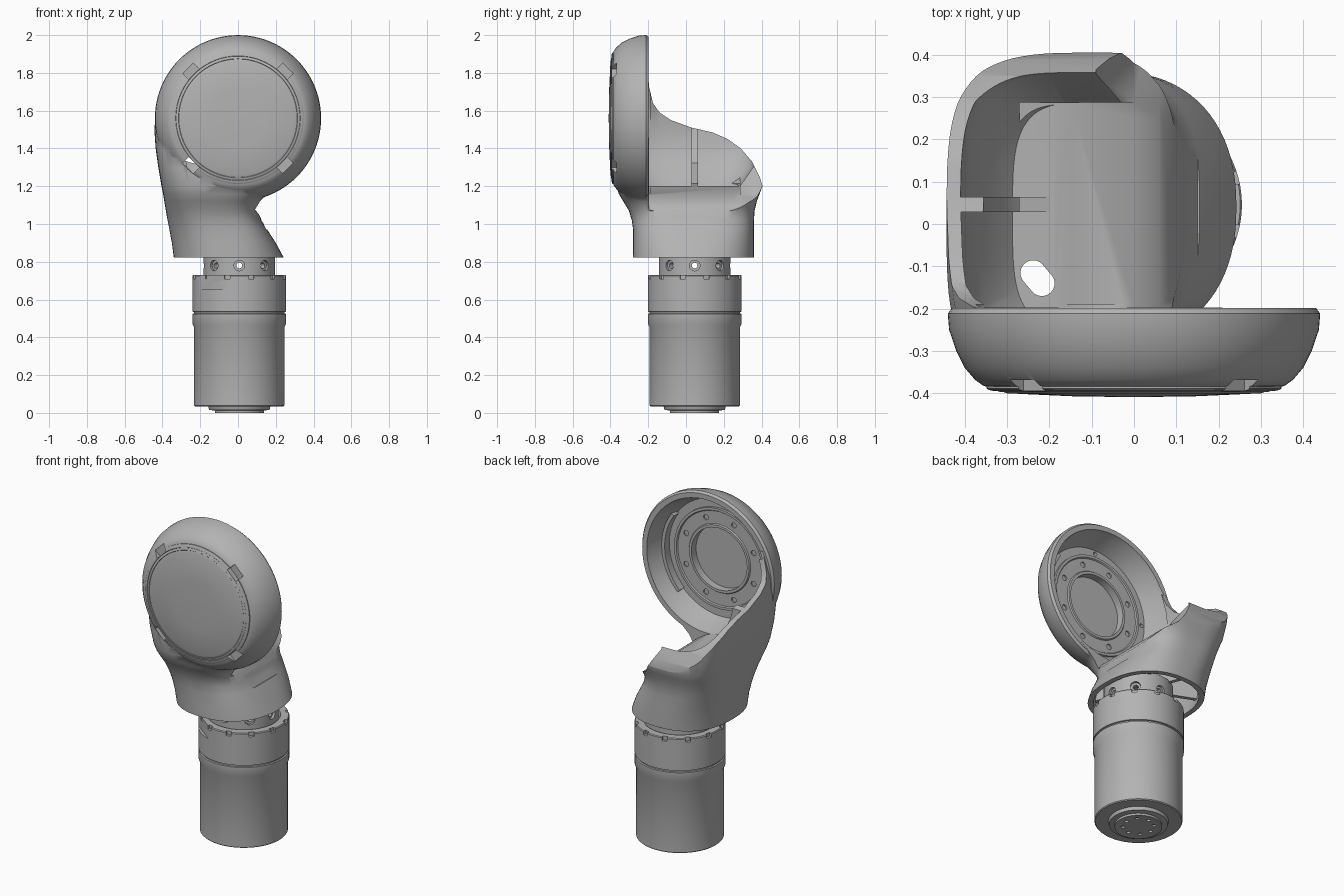
import bpy, bmesh, math
from math import cos, sin, pi, radians
from mathutils import Matrix, Vector

if "Cube" in bpy.data.objects:
    bpy.data.objects.remove(bpy.data.objects["Cube"], do_unlink=True)

grey = bpy.data.materials.new("metal_grey")
grey.use_nodes = True
grey.diffuse_color = (0.45, 0.45, 0.45, 1)
grey.node_tree.nodes["Principled BSDF"].inputs["Base Color"].default_value = (0.45, 0.45, 0.45, 1)

DISC_Z = 1.56                     # height of the disc axis
HUB = Vector((0.007, 0.046, 0))   # vertical axis of the lower drive


def finish(name, bm):
    bmesh.ops.recalc_face_normals(bm, faces=bm.faces)
    mesh = bpy.data.meshes.new(name)
    bm.to_mesh(mesh)
    bm.free()
    mesh.materials.append(grey)
    obj = bpy.data.objects.new(name, mesh)
    bpy.context.collection.objects.link(obj)
    return obj


def loft(name, rings, closed=False):
    """Skin equal-length rings; cap the ends or close into a tube."""
    bm = bmesh.new()
    rows = [[bm.verts.new(p) for p in ring] for ring in rings]
    n = len(rows[0])
    for a, b in zip(rows, rows[1:] + rows[:1] if closed else rows[1:]):
        for i in range(n):
            j = (i + 1) % n
            bm.faces.new((a[i], a[j], b[j], b[i]))
    if not closed:
        bm.faces.new(rows[0])
        bm.faces.new(rows[-1])
    return finish(name, bm)


def revolve(name, profile, axis, closed=False, n=96):
    """Turn (radius, position) pairs about the disc axis 'y' or the hub axis 'z'."""
    angles = [2 * pi * i / n for i in range(n)]
    rings = []
    for r, h in profile:
        if axis == "y":
            rings.append([(r * cos(t), h, DISC_Z + r * sin(t)) for t in angles])
        else:
            rings.append([(HUB.x + r * cos(t), HUB.y + r * sin(t), h) for t in angles])
    return loft(name, rings, closed)


def box(size, matrix):
    bm = bmesh.new()
    bmesh.ops.create_cube(bm, size=1, matrix=matrix @ Matrix.Diagonal((*size, 1)))
    return finish("cutter", bm)


def rod(radius, length, matrix):
    bm = bmesh.new()
    bmesh.ops.create_cone(bm, cap_ends=True, segments=20, radius1=radius,
                          radius2=radius, depth=length, matrix=matrix)
    return finish("cutter", bm)


def sector(name, r0, r1, a0, a1, y0, y1, n=20):
    """Arc-shaped block around the disc axis."""
    angles = [radians(a0 + (a1 - a0) * i / n) for i in range(n + 1)]
    outline = [(r1, t) for t in angles] + [(r0, t) for t in reversed(angles)]
    return loft(name, [[(r * cos(t), y, DISC_Z + r * sin(t)) for r, t in outline]
                       for y in (y0, y1)])


def boolean(target, others, operation="DIFFERENCE"):
    bpy.context.view_layer.objects.active = target
    for other in others:
        mod = target.modifiers.new("bool", "BOOLEAN")
        mod.operation, mod.solver, mod.object = operation, "EXACT", other
        bpy.ops.object.modifier_apply(modifier=mod.name)
        bpy.data.objects.remove(other, do_unlink=True)


def around_hub(angle, r, z):
    """Frame on the hub axis, local x pointing outwards."""
    return (Matrix.Translation(HUB + Vector((0, 0, z)))
            @ Matrix.Rotation(angle, 4, "Z") @ Matrix.Translation((r, 0, 0)))


def around_disc(angle, r, y):
    """Frame on the disc axis, local x pointing outwards."""
    return (Matrix.Translation((0, y, DISC_Z))
            @ Matrix.Rotation(-angle, 4, "Y") @ Matrix.Translation((r, 0, 0)))


LIE_X = Matrix.Rotation(pi / 2, 4, "Y")
LIE_Y = Matrix.Rotation(pi / 2, 4, "X")

# Shell cross-sections: z, left, right, front, back, squareness of the left half
SECTIONS = [
    (0.823, -0.34, 0.242, -0.28, 0.36, 2.4),
    (0.90, -0.35, 0.20, -0.28, 0.36, 2.4),
    (0.97, -0.363, 0.155, -0.28, 0.36, 2.5),
    (1.02, -0.373, 0.124, -0.287, 0.36, 2.6),
    (1.07, -0.382, 0.112, -0.302, 0.363, 2.8),
    (1.12, -0.39, 0.135, -0.332, 0.375, 3.1),
    (1.16, -0.397, 0.175, -0.356, 0.39, 3.4),
    (1.20, -0.405, 0.225, -0.368, 0.405, 3.7),
    (1.30, -0.422, 0.23, -0.372, 0.41, 4),
    (1.40, -0.436, 0.23, -0.37, 0.41, 4),
    (1.50, -0.443, 0.23, -0.36, 0.41, 4),
    (1.60, -0.434, 0.23, -0.35, 0.41, 4),
    (1.75, -0.385, 0.20, -0.34, 0.41, 4),
]


def section(z, left, right, front, back, square, inset=0, n=80):
    cx, cy = (left + right) / 2, (front + back) / 2
    a, b = (right - left) / 2 - inset, (back - front) / 2 - inset
    right_square = min(3.2, 2.3 + (z - 0.83) * 4.5)
    ring = []
    for i in range(n):
        c, s = cos(2 * pi * i / n), sin(2 * pi * i / n)
        e = 2 / (square if c < 0 else right_square)
        ring.append((cx + a * math.copysign(abs(c) ** e, c),
                     cy + b * math.copysign(abs(s) ** e, s), z))
    return ring


# Shell: neck and cradle merged with the round disc housing
shell = loft("arm_shell", [section(*s) for s in SECTIONS])
housing = revolve("housing", [(0.43, -0.198), (0.44, -0.212), (0.437, -0.25),
                              (0.42, -0.30), (0.40, -0.34), (0.376, -0.368),
                              (0.355, -0.383), (0.33, -0.387)], "y")
boolean(shell, [housing], "UNION")

# Sweeping upper rim of the cradle
rim = [(-0.196, 2.2), (-0.196, 1.73), (-0.175, 1.64), (-0.14, 1.59), (-0.08, 1.55),
       (0.03, 1.51), (0.14, 1.485), (0.22, 1.45), (0.29, 1.40), (0.35, 1.33),
       (0.39, 1.25), (0.415, 1.17), (0.6, 1.17), (0.6, 2.2)]
rim_cut = loft("cutter", [[(x, y, z) for y, z in rim] for x in (-0.7, 0.7)])

# Thin wall with a curved channel at its foot, interrupted by one rib
channel_foot = {1.20: 0.118, 1.30: 0.055}
channel = loft("cutter", [section(*s, inset=channel_foot.get(s[0], 0.033))
                          for s in SECTIONS[7:]])
boolean(channel, [box((2, 0.6, 2), Matrix.Translation((0, -0.497, 1.4))),
                  box((0.4, 0.035, 1), Matrix.Translation((-0.4, 0.046, 1.4)))])

# Seat falling away to the open side, and the end of the back lip
fall = [(0, 1.152), (0.06, 1.112), (0.112, 1.05), (0.15, 0.97), (0.5, 0.97), (0.5, 1.8)]
seat_line = [(-0.27, 1.215), (-0.15, 1.193)] + fall + [(-0.27, 1.8)]
lip_line = [(-0.09, 1.30)] + fall + [(-0.09, 1.8)]
seat, lip_end = (loft("cutter", [[(x, y, z) for x, z in line] for y in span])
                 for line, span in ((seat_line, (-0.197, 0.287)), (lip_line, (0.25, 0.6))))
bore = revolve("cutter", [(0.36, -0.193), (0.36, 0.27)], "y")

# Open back of the disc
cup = revolve("cutter", [(0.402, -0.19), (0.395, -0.22), (0.358, -0.31), (0.35, -0.33),
                         (0.19, -0.33), (0.19, -0.365), (0.03, -0.365)], "y")

# Hollow underside, split by radial ribs
cavity = loft("cutter", [section(0.79, *SECTIONS[0][1:], inset=0.03)]
              + [section(*s, inset=0.03) for s in SECTIONS[:4]])
boolean(cavity, [box((0.9, 0.022, 0.4), around_hub(pi / 8 + k * pi / 4, 0, 1.06))
                 for k in range(4)])

# Rounded drain slot in the seat
turn = Matrix.Translation((-0.228, -0.128, 0)) @ Matrix.Rotation(radians(-50), 4, "Z")
outline = [(0.03 * cos(t) + math.copysign(0.016, cos(t)), 0.03 * sin(t))
           for t in (2 * pi * (i + 0.5) / 32 for i in range(32))]
slot = loft("cutter", [[turn @ Vector((x, y, z)) for x, y in outline] for z in (0.7, 1.5)])
boolean(shell, [rim_cut, channel, seat, lip_end, bore, cup, cavity, slot])

# Disc cap with fine concentric steps
cap = revolve("disc_cap", [(0.348, -0.37), (0.348, -0.389), (0.344, -0.392), (0.330, -0.395),
                           (0.328, -0.393), (0.315, -0.3975), (0.313, -0.3955), (0.30, -0.40),
                           (0.15, -0.407), (0.02, -0.409)], "y")

# Four notches at the cap edge, the lower left one going right through
for k in range(4):
    depth = 0.3 if k == 2 else 0.05
    for part in (shell, cap):
        boolean(part, [box((0.045, depth, 0.08),
                           around_disc(pi / 4 + k * pi / 2, 0.352, -0.39))])

# Bolted flange inside the disc
flange = revolve("disc_flange", [(0.185, -0.36), (0.30, -0.34), (0.30, -0.315), (0.285, -0.315),
                                 (0.28, -0.322), (0.205, -0.322), (0.20, -0.315),
                                 (0.185, -0.315)], "y", closed=True)
boolean(flange, [rod(0.016, 0.03, around_disc(k * pi / 4 + pi / 8, 0.243, -0.322) @ LIE_Y)
                 for k in range(8)])
boolean(shell, [rod(0.012, 0.04, around_disc(k * pi / 2 + pi / 2, 0.33, -0.33) @ LIE_Y)
                for k in range(2)])
stop = sector("disc_stop", 0.342, 0.362, -45, 35, -0.335, -0.285)

# Lower drive body
drive = revolve("drive_body", [(0.10, 0.004), (0.13, 0.0), (0.13, 0.012), (0.16, 0.016),
                               (0.165, 0.035), (0.235, 0.035), (0.24, 0.04), (0.24, 0.455),
                               (0.248, 0.472), (0.248, 0.524), (0.24, 0.526), (0.24, 0.534),
                               (0.248, 0.536), (0.248, 0.725), (0.244, 0.73), (0.20, 0.73),
                               (0.195, 0.70), (0.10, 0.70)], "z")
# Flat label recess, small rim notches and bolt holes underneath
boolean(drive, [box((0.1, 0.18, 0.2), around_hub(radians(-127), 0.282, 0.755))])
boolean(drive, [box((0.03, 0.03, 0.05), around_hub(k * pi / 6 + pi / 12, 0.247, 0.733))
                for k in range(12)])
boolean(drive, [rod(0.011, 0.03, around_hub(k * pi / 4, 0.085, 0.0)) for k in range(8)])

# Perforated collar joining the drive to the shell
collar = revolve("collar", [(0.19, 0.69), (0.19, 0.87), (0.15, 0.87), (0.15, 0.69)],
                 "z", closed=True)
boolean(collar, [rod(0.028, 0.03, around_hub(k * pi / 4, 0.19, 0.78) @ LIE_X)
                 for k in range(8)])
boolean(collar, [rod(0.015, 0.5, around_hub(k * pi / 4, 0, 0.78) @ LIE_X)
                 for k in range(4)])

# Smooth shading with crisp edges
bpy.ops.object.select_all(action="DESELECT")
for part in (shell, cap, flange, stop, drive, collar):
    part.select_set(True)
bpy.context.view_layer.objects.active = shell
bpy.ops.object.shade_smooth_by_angle(angle=radians(35))
